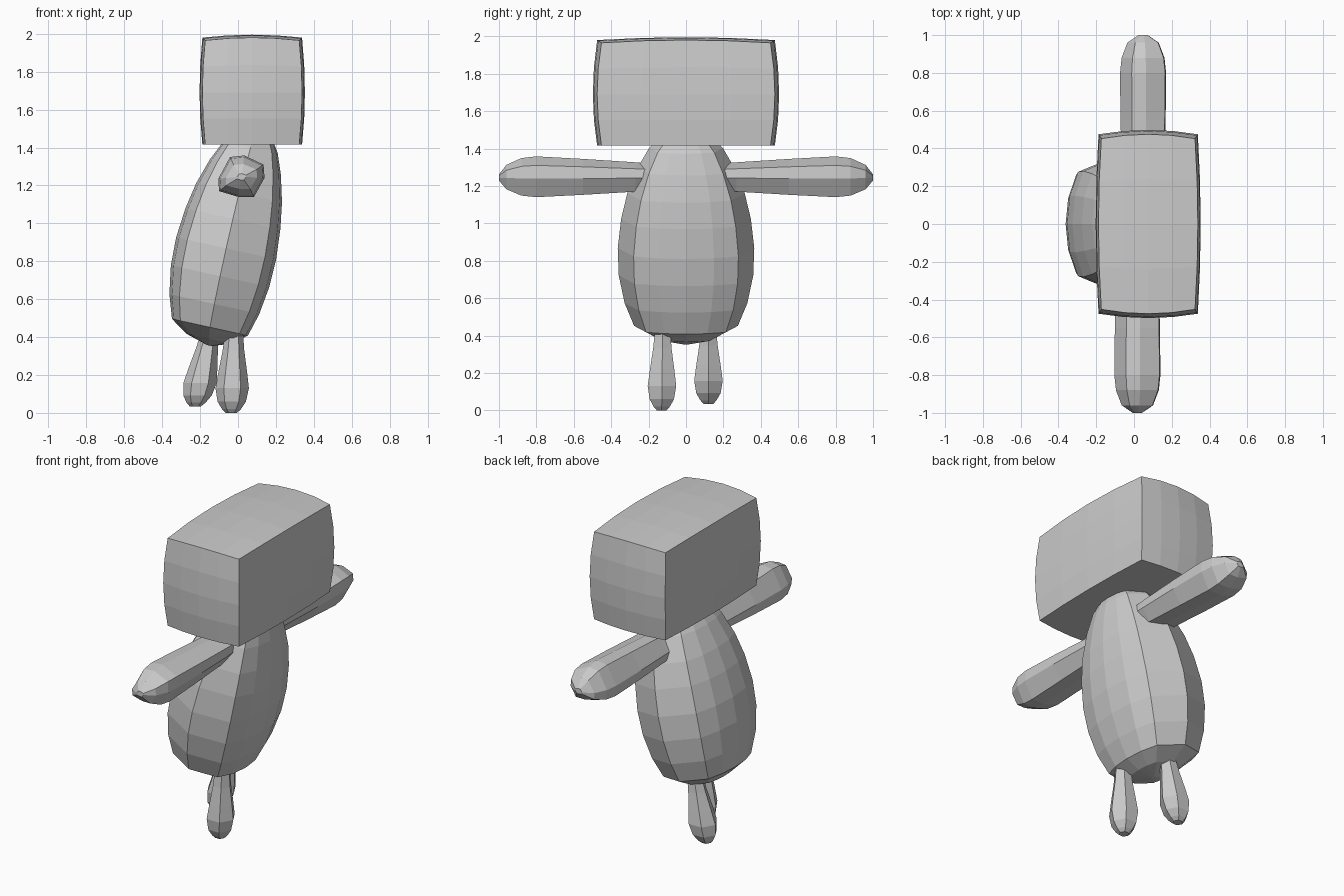
import bpy, bmesh, math
from mathutils import Vector

if "Cube" in bpy.data.objects:
    bpy.data.objects.remove(bpy.data.objects["Cube"])

grey = bpy.data.materials.new("plain_grey")
grey.diffuse_color = (0.6, 0.6, 0.6, 1)
grey.use_nodes = True
grey.node_tree.nodes["Principled BSDF"].inputs["Base Color"].default_value = grey.diffuse_color


def finish(name, bm):
    bmesh.ops.recalc_face_normals(bm, faces=bm.faces)
    mesh = bpy.data.meshes.new(name)
    bm.to_mesh(mesh)
    bm.free()
    mesh.materials.append(grey)
    obj = bpy.data.objects.new(name, mesh)
    bpy.context.collection.objects.link(obj)
    return obj


def loft(name, rings):
    """Skin a list of equal-length point rings and cap both ends."""
    bm = bmesh.new()
    loops = [[bm.verts.new(p) for p in ring] for ring in rings]
    n = len(loops[0])
    for low, high in zip(loops, loops[1:]):
        for i in range(n):
            j = (i + 1) % n
            bm.faces.new((low[i], low[j], high[j], high[i]))
    bm.faces.new(loops[0])
    bm.faces.new(loops[-1])
    return finish(name, bm)


# Head: block with gently swollen sides and top, flat underneath
bm = bmesh.new()
bmesh.ops.create_cube(bm, size=2)
bmesh.ops.subdivide_edges(bm, edges=bm.edges[:], cuts=3, use_grid_fill=True)
for v in bm.verts:
    a, b, c = v.co
    ka, kb, kc = 1 - a * a, 1 - b * b, 1 - c * c
    x = 0.075 + a * (0.248 + 0.015 * (kb + kc))
    y = b * (0.452 + 0.023 * (ka + kc))
    z = 1.69 + c * 0.275
    if c > 0:
        z += c * 0.015 * (ka + kb)
    v.co = (x, y, z)
finish("head", bm)

# Body: leaning six-sided barrel with swollen front and back faces
half = [(0.21, 0.28), (0.0, 0.365), (-0.21, 0.28), (-0.255, 0.15)]
section = [(0.27, 0.0), (0.255, 0.15)] + half + [(-0.27, 0.0)]
section += [(u, -y) for u, y in reversed(half)] + [(0.255, -0.15)]
profile = [(0.0, 0.05), (0.035, 0.45), (0.095, 0.76), (0.22, 0.9),
           (0.37, 0.985), (0.52, 1.0), (0.68, 0.95), (0.82, 0.86),
           (0.96, 0.71), (1.07, 0.54), (1.14, 0.35)]
lean = math.atan2(0.24, 1.09)
axis = Vector((math.sin(lean), 0, math.cos(lean)))
across = Vector((math.cos(lean), 0, -math.sin(lean)))
base = Vector((-0.15, 0, 0.355))
loft("body", [[base + axis * t + across * (u * s - 0.025 * s) + Vector((0, y * s, 0))
               for u, y in section] for t, s in profile])

# Arms: thick tapered limbs pointing straight out to each side
arm_section = [(-0.06, 0.105), (0.015, 0.113), (0.117, 0.065), (0.122, -0.005),
               (0.067, -0.105), (-0.018, -0.105), (-0.118, -0.075), (-0.122, -0.01)]
arm_profile = [(0.1, 0.85, 0.6), (0.27, 0.92, 0.72), (0.55, 0.98, 0.88),
               (0.8, 1, 1), (0.88, 0.93, 0.92), (0.96, 0.68, 0.6), (1.0, 0.2, 0.15)]
for name, side, cx in (("right_arm", -1, 0.018), ("left_arm", 1, 0.048)):
    loft(name, [[(cx + u * sx, side * y, 1.245 + w * sz) for u, w in arm_section]
                for y, sx, sz in arm_profile])

# Legs: small six-sided clubs, wider at the foot
leg_profile = [(0.0, 0.03), (0.02, 0.05), (0.06, 0.075), (0.13, 0.088),
               (0.22, 0.075), (0.33, 0.057), (0.45, 0.045)]
for name, foot, hip in (("right_leg", (-0.035, -0.13, 0.0), (-0.02, -0.125, 0.45)),
                        ("left_leg", (-0.225, 0.12, 0.035), (-0.14, 0.12, 0.46))):
    foot, hip = Vector(foot), Vector(hip)
    loft(name, [[foot.lerp(hip, t / 0.45)
                 + Vector((math.cos(i * math.pi / 3), math.sin(i * math.pi / 3), 0)) * r
                 for i in range(6)] for t, r in leg_profile])
